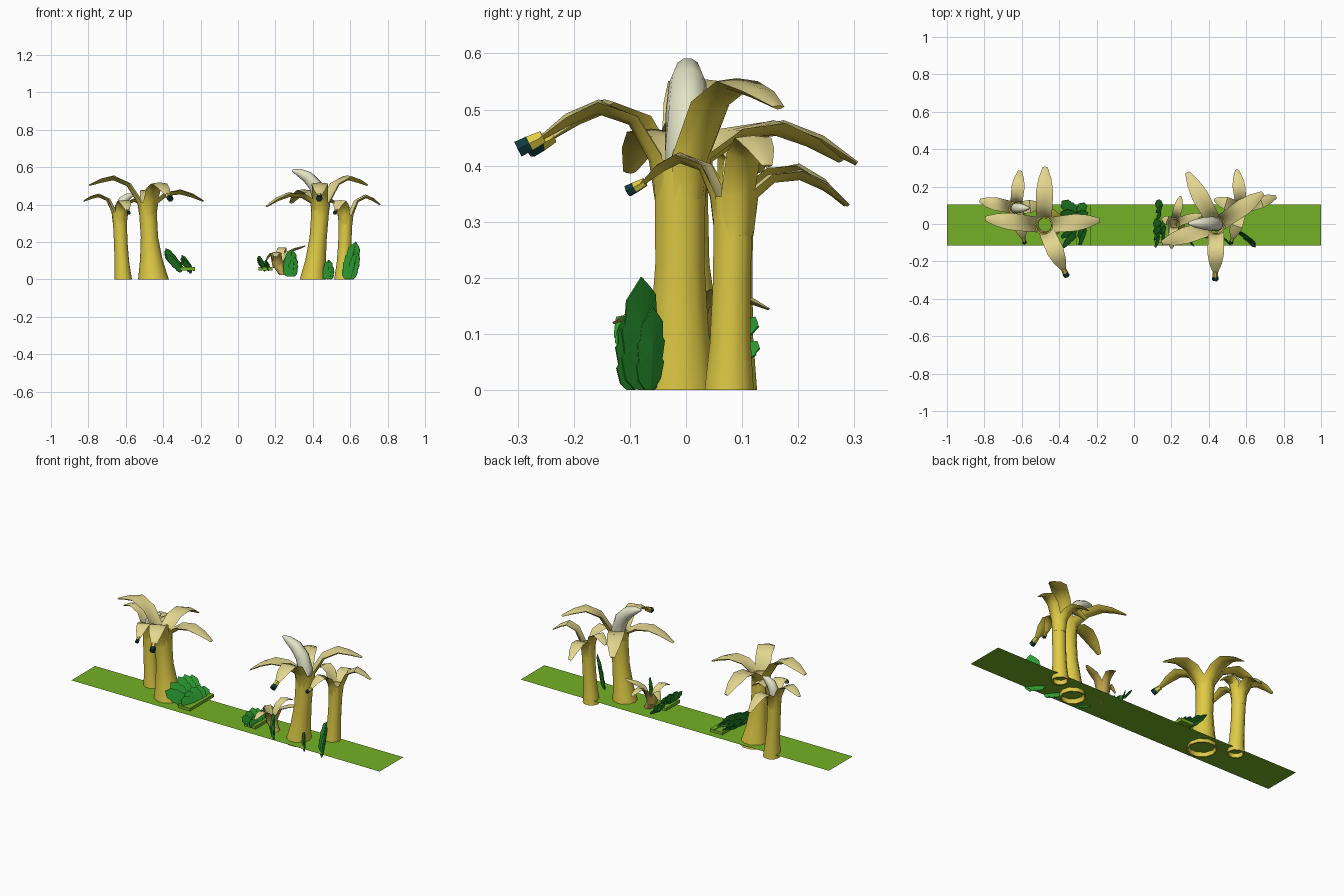
import bpy, bmesh, math, random
from mathutils import Vector, Matrix

if "Cube" in bpy.data.objects:
    bpy.data.objects.remove(bpy.data.objects["Cube"])
random.seed(4)

def mat(name, c):
    m = bpy.data.materials.new(name)
    m.diffuse_color = (*c, 1)
    m.use_nodes = True
    m.node_tree.nodes["Principled BSDF"].inputs["Base Color"].default_value = m.diffuse_color
    return m

YELLOW = mat("peel yellow", (0.74, 0.60, 0.06))
CREAM = mat("peel inside cream", (0.76, 0.67, 0.27))
FLESH = mat("fruit white", (0.76, 0.77, 0.56))
GRASS = mat("grass green", (0.175, 0.44, 0.02))
LEAF = mat("leaf green", (0.025, 0.33, 0.03))
TIP = mat("dark stem tip", (0.006, 0.045, 0.05))
BROWN = mat("old peel brown", (0.55, 0.39, 0.075))

def finish(name, bm, mats, angle=None, normals=True):
    if normals:
        bmesh.ops.recalc_face_normals(bm, faces=bm.faces[:])
    me = bpy.data.meshes.new(name)
    bm.to_mesh(me)
    bm.free()
    for m in mats:
        me.materials.append(m)
    ob = bpy.data.objects.new(name, me)
    bpy.context.collection.objects.link(ob)
    if angle:
        bpy.ops.object.select_all(action='DESELECT')
        ob.select_set(True)
        bpy.context.view_layer.objects.active = ob
        bpy.ops.object.shade_smooth_by_angle(angle=math.radians(angle))
    return ob

def loft(bm, rings, rule=lambda ring, side: 0, caps=True, cap_mat=0):
    vs = [[bm.verts.new(p) for p in r] for r in rings]
    n = len(vs[0])
    for i in range(len(vs) - 1):
        for j in range(n):
            k = (j + 1) % n
            f = bm.faces.new((vs[i][j], vs[i][k], vs[i + 1][k], vs[i + 1][j]))
            f.material_index = rule(i, j)
    if caps:
        bm.faces.new(vs[0][::-1])
        bm.faces.new(vs[-1]).material_index = cap_mat

def circle(c, t, r, n=10):
    q = Vector(t).to_track_quat('Z', 'Y')
    return [Vector(c) + q @ Vector((r * math.cos(a), r * math.sin(a), 0))
            for a in (2 * math.pi * i / n for i in range(n))]

def tube(name, path, radii, mats, rule=lambda i, j: 0, n=10, cap_mat=0, angle=40):
    pts = [Vector(p) for p in path]
    rings = []
    for i, p in enumerate(pts):
        t = pts[min(i + 1, len(pts) - 1)] - pts[max(i - 1, 0)]
        rings.append(circle(p, t, radii[i], n))
    bm = bmesh.new()
    loft(bm, rings, rule, cap_mat=cap_mat)
    return finish(name, bm, mats, angle)

def trunk(name, base, top, r0, r1, outer=YELLOW):
    # hollow trunk: up the outside, back down the inside
    b, t = Vector(base), Vector(top)
    st = [(0, r0), (.25, r0 * .5 + r1 * .42), (.55, r1 * .98), (.8, r1), (1, r1 * 1.06)]
    def c(f):
        p = b.lerp(t, f)
        p.x = b.x + (t.x - b.x) * (1 - (1 - f) ** 1.6)
        return p
    rings = [circle(c(f), (0, 0, 1), r) for f, r in st]
    rings += [circle(c(f), (0, 0, 1), r - .008) for f, r in st[::-1]]
    bm = bmesh.new()
    loft(bm, rings + [rings[0]], lambda i, j: 1 if 4 < i < 8 else 0, caps=False)
    bmesh.ops.remove_doubles(bm, verts=bm.verts, dist=1e-5)
    finish(name, bm, [outer, CREAM], 50)

def petal(name, top, r, tip, peak, w, stub=0, outer=YELLOW, drop=.07):
    # a strip of peel rising from the rim, arching over and drooping to the tip
    top, tip = Vector(top), Vector(tip)
    d = tip - top
    d.z = 0
    L = d.length
    d.normalize()
    side, up = Vector((-d.y, d.x, 0)), Vector((0, 0, 1))
    z0 = top.z
    # stations: reach, height, half width, edge cup, belly depth
    st = [(r * .88, z0 - drop, r * .66, .5, .002), (r * 1.03, z0, r * .82, .5, .005),
          (max(.34 * L, r * 1.2), z0 + (peak - z0) * .68, w * .95, .3, .2 * w),
          (.58 * L, peak - .003, w, .08, .38 * w), (.8 * L, peak + (tip.z - peak) * .4, w * .75, 0, .34 * w),
          (L, tip.z, w * .28, 0, .12 * w)]
    rings = []
    for i, (u, z, hw, cup, h) in enumerate(st):
        a, b = st[max(i - 1, 0)], st[min(i + 1, len(st) - 1)]
        t = Vector((b[0] - a[0], b[1] - a[1])).normalized()
        nrm = d * -t.y + up * t.x
        o = top + d * u
        o.z = z
        c, v0 = cup * hw, (.004 if i < 2 else .2 * hw)
        sec = [(-1, c), (-.6, .3 * c - .6 * h), (0, -h), (.6, .3 * c - .6 * h), (1, c),
               (.5, .3 * c + .6 * v0), (0, v0), (-.5, .3 * c + .6 * v0)]
        rings.append([o + side * (s * hw) + nrm * v for s, v in sec])
    bm = bmesh.new()
    loft(bm, rings, lambda i, j: 0 if j < 4 else 1)
    finish(name, bm, [outer, CREAM], 50)
    if stub:
        # stem piece with a dark end
        e = (d * .8 - up * .4).normalized()
        p = [tip - e * .008, tip + e * stub * .9, tip + e * stub * 2]
        tube(name + "_stem", p, [stub * .6, stub * .75, stub * .8], [YELLOW, TIP],
             lambda i, j: i, n=6, cap_mat=1, angle=30)

# ground strip
bm = bmesh.new()
bmesh.ops.create_grid(bm, x_segments=1, y_segments=1, size=1,
                      matrix=Matrix.Translation((0, -.006, .024)) @ Matrix.Diagonal((1, .11, 1, 1)))
finish("ground_strip", bm, [GRASS], normals=False)

# raised grass plates
for name, x0, x1, y0, y1 in (("left_plate", -.31, -.23, -.115, .105), ("right_plate", .11, .185, -.1, .03)):
    bm = bmesh.new()
    bmesh.ops.create_cube(bm, size=1, matrix=Matrix.Translation(((x0 + x1) / 2, (y0 + y1) / 2, .056))
                          @ Matrix.Diagonal((x1 - x0, y1 - y0, .018, 1)))
    finish(name, bm, [GRASS])

# banana trees: base, top, radii, petal width, petals (tip, peak height, stem size)
trees = {
    "right_tall": ((.40, -.012, 0), (.44, -.01, .41), .07, .047, .045, [
        ((.69, .165, .505), .55, 0), ((.435, -.262, .448), .512, .021),
        ((.15, -.10, .39), .46, 0), ((.285, .275, .41), .475, 0)]),
    "right_short": ((.56, .077, 0), (.575, .085, .345), .046, .036, .034, [
        ((.76, .145, .40), .45, 0), ((.525, -.08, .367), .42, .014),
        ((.55, .29, .33), .39, 0), ((.43, .13, .39), .43, 0)]),
    "left_tall": ((-.452, .005, 0), (-.482, -.008, .41), .082, .047, .046, [
        ((-.795, .03, .505), .55, 0), ((-.375, -.245, .448), .512, .021),
        ((-.185, .02, .42), .475, 0), ((-.475, .305, .405), .475, 0)]),
    "left_short": ((-.614, .082, 0), (-.632, .085, .36), .047, .037, .035, [
        ((-.825, .125, .42), .455, 0), ((-.59, -.08, .367), .42, .014),
        ((-.61, .285, .33), .40, 0), ((-.50, .10, .39), .43, 0)]),
}
for name, (base, top, r0, r1, w, petals) in trees.items():
    trunk(name + "_trunk", base, top, r0, r1)
    for i, (tip, peak, stub) in enumerate(petals):
        petal(f"{name}_peel_{i + 1}", top, r1 * 1.06, tip, peak, w, stub)

# bare fruit in two of the trees
tube("tall_fruit", [(.44, -.005, .34), (.438, 0, .43), (.415, .002, .50), (.372, .003, .548),
                    (.325, .003, .572), (.29, .003, .583)],
     [.036, .039, .038, .033, .022, .006], [FLESH])
tube("short_fruit", [(-.632, .085, .31), (-.63, .085, .39), (-.612, .085, .425), (-.585, .085, .445),
                     (-.56, .085, .452)], [.026, .028, .026, .018, .005], [FLESH])

# discarded peel beside the right plate
trunk("old_peel_body", (.245, -.005, .024), (.215, .005, .09), .026, .03, BROWN)
for i, (tip, peak) in enumerate((((.36, .05, .18), .165), ((.25, .148, .145), .17),
                                 ((.20, -.13, .12), .145), ((.15, .03, .10), .14))):
    petal(f"old_peel_{i + 1}", (.215, .005, .09), .031, tip, peak, .024, 0, BROWN, .03)

def leaf(bm, root, direction, normal, length, width):
    # jagged leaf, slightly folded along its middle rib
    y = Vector(direction).normalized()
    x = y.cross(Vector(normal)).normalized()
    z = x.cross(y)
    half = [(.2, .02), (.4, .12), (.5, .32), (.43, .36), (.5, .58), (.42, .62), (.38, .82), (.22, .9)]
    pt = lambda a, b, c: bm.verts.new(Vector(root) + x * a * width + y * b * length + z * c * width)
    for s in (1, -1):
        f = [pt(0, 0, 0)] + [pt(s * a, b, -.08 * a) for a, b in half] + [pt(0, 1, -.02)]
        mid = pt(0, .5, .02)
        for p, q in zip(f, f[1:] + f[:1]):
            bm.faces.new((mid, p, q) if s > 0 else (mid, q, p))

def leaves(name, items, m):
    bm = bmesh.new()
    for it in items:
        leaf(bm, *it)
    bmesh.ops.remove_doubles(bm, verts=bm.verts, dist=1e-5)
    ob = finish(name, bm, [m])
    mod = ob.modifiers.new("thickness", 'SOLIDIFY')
    mod.thickness = .003

def fan(name, c, lean, spread, n, length, width, m, layers=2):
    # fans of leaves leaning back to the left, one in front of the other
    items = []
    for k in range(layers):
        for i in range(n):
            s = -1 + 2 * i / (n - 1)
            root = Vector(c) + Vector((.035 * k * length / .1, s * spread * .55, 0))
            d = Vector((-lean * (1 - .35 * k), s * .75, 1 - .3 * abs(s) - .25 * k))
            nrm = Vector((.75, -.5 + .2 * random.uniform(-1, 1), .55))
            items.append((root, d, nrm, length * (1 - .35 * k), width))
    leaves(name, items, m)

# bushes
fan("left_bush", (-.30, 0, .05), .75, .07, 5, .145, .075, LEAF)
fan("right_bush", (.14, -.05, .06), .4, .04, 4, .075, .05, LEAF)
fan("right_back_bush", (.145, .075, .05), .4, .02, 3, .06, .045, LEAF, 1)

# upright leaves beside the tall right tree
for i, (x, y, z0, h, w, lean) in enumerate(((.28, -.075, .015, .145, .095, .06),
                                            (.48, -.075, 0, .105, .07, .08), (.592, -.077, 0, .205, .105, .2))):
    items = [((x + o * .8, y - o, z0), (lean + o * 3, -o * 3, 1), (.66, .75, tilt), h * f, w * f)
             for o, f, tilt in ((0, 1, .1), (.016, .72, -.15), (-.014, .72, .2))]
    leaves(f"upright_leaf_{i + 1}", items, LEAF)
